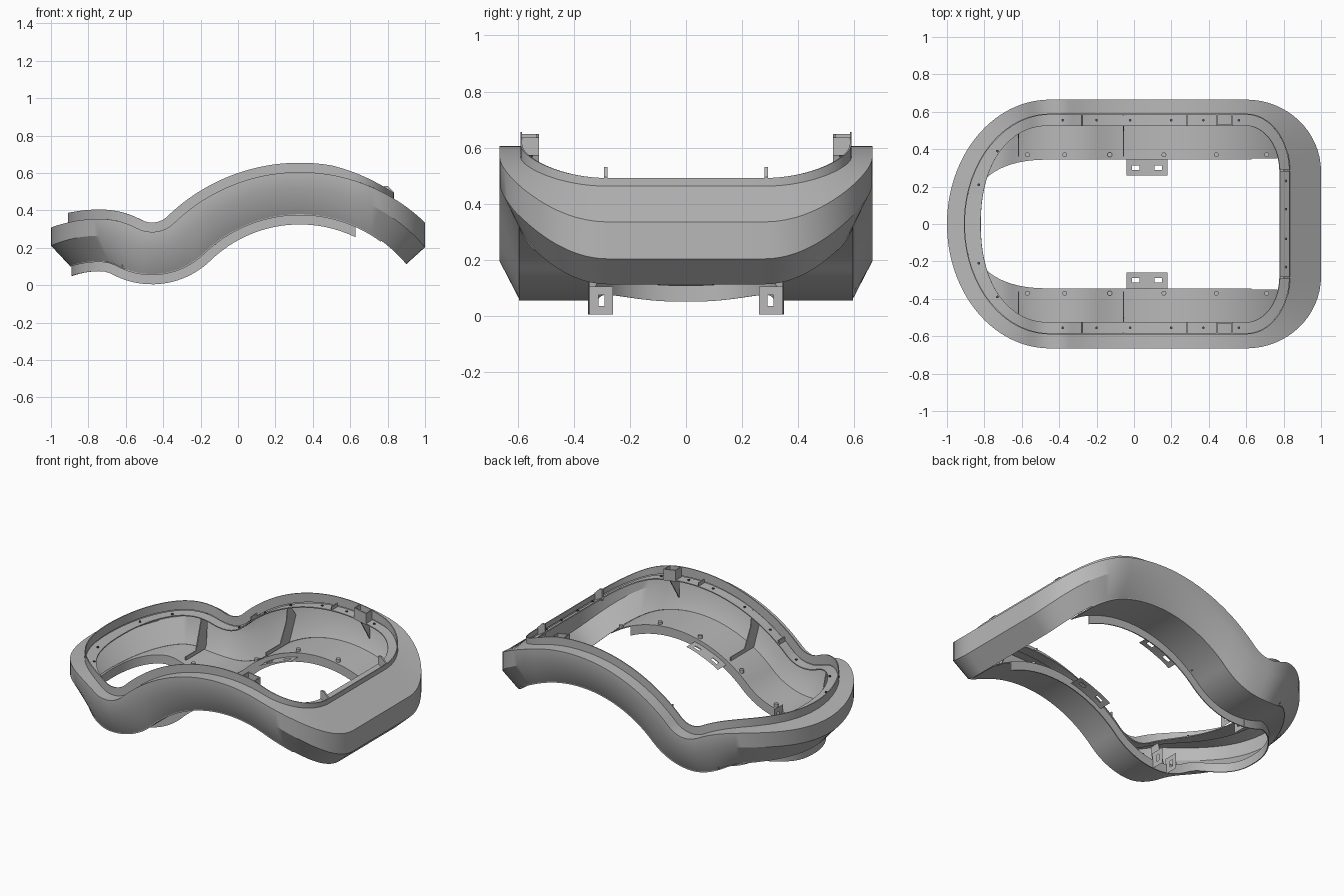
import bpy, bmesh
from math import sqrt, sin, cos, pi
from mathutils import Vector

if "Cube" in bpy.data.objects:
    bpy.data.objects.remove(bpy.data.objects["Cube"])


def material(name, value):
    m = bpy.data.materials.new(name)
    m.use_nodes = True
    colour = (value, value, value, 1)
    m.diffuse_color = colour
    m.node_tree.nodes["Principled BSDF"].inputs["Base Color"].default_value = colour
    return m


GREY = material("plain grey", 0.48)
DARK = material("dark hole", 0.08)


def finish(name, bm, mat=GREY):
    mesh = bpy.data.meshes.new(name)
    bmesh.ops.recalc_face_normals(bm, faces=bm.faces)
    bm.to_mesh(mesh)
    bm.free()
    mesh.materials.append(mat)
    obj = bpy.data.objects.new(name, mesh)
    bpy.context.collection.objects.link(obj)
    bpy.ops.object.select_all(action='DESELECT')
    obj.select_set(True)
    bpy.context.view_layer.objects.active = obj
    bpy.ops.object.shade_smooth_by_angle(angle=pi / 6)
    return obj


def wave(x, d):
    """Height of the wavy rim at x, offset inward by d: a chain of tangent arcs."""
    if d < 0:  # the raised lip gets lower toward the straight end
        d *= 1 - 0.5 * min(max((x - 0.5) / 0.335, 0), 1)
    if x > 0.33 - 0.696 * (0.966 - d):
        return -0.361 + sqrt((0.966 - d) ** 2 - (x - 0.33) ** 2)
    if x > -0.74 + 0.471 * (0.426 - d):
        return 0.454 - sqrt((0.169 + d) ** 2 - (x + 0.46) ** 2)
    r = 0.426 if x > -0.74 else 0.75
    return 0.355 - r + sqrt((r - d) ** 2 - (x + 0.74) ** 2)


def loop(xr, flat, ry, xl, n=2.0):
    """Plan outline: straight right end, rounded corners, straight sides, round left end."""
    cx, lx, side = 0.6, -0.45, flat + ry
    half = [(xr, flat * i / 4) for i in range(5)]
    for i in range(1, 17):
        a = pi / 2 * i / 16
        half.append((cx + (xr - cx) * cos(a), flat + ry * sin(a)))
    half += [(cx + (lx - cx) * i / 64, side) for i in range(1, 65)]
    for i in range(1, 29):
        a = pi / 2 * i / 28
        half.append((lx + (xl - lx) * sin(a) ** (2 / n),
                     side * max(cos(a), 0) ** (2 / n) if i < 28 else 0))
    return half + [(x, -y) for x, y in half[-2:0:-1]]


OUTER = loop(1.0, 0.28, 0.385, -1.0)
LIP = loop(0.835, 0.28, 0.31, -0.91)
LEDGE = loop(0.78, 0.28, 0.245, -0.82, 2.2)
BOTTOM = loop(0.9, 0.28, 0.315, -0.9)
INNER = loop(0.9, 0.35, 0.0, -0.89, 2.4)


def band(name, rings, thick=0.006, max_x=2):
    """Sheet through a list of (outline, offset) rings, kept where x < max_x."""
    bm = bmesh.new()
    rows = [[bm.verts.new((x, y, wave(x, d))) for x, y in pts] for pts, d in rings]
    count = len(rows[0])
    for a, b in zip(rows, rows[1:]):
        for i in range(count):
            j = (i + 1) % count
            quad = (a[i], a[j], b[j], b[i])
            if max(v.co.x for v in quad) < max_x:
                bm.faces.new(quad)
    bmesh.ops.delete(bm, geom=[v for v in bm.verts if not v.link_faces], context='VERTS')
    bmesh.ops.recalc_face_normals(bm, faces=bm.faces)
    bmesh.ops.solidify(bm, geom=bm.faces[:], thickness=thick)
    return finish(name, bm)


def prism(name, points, depth):
    """Flat polygon extruded along a vector."""
    bm = bmesh.new()
    face = bm.faces.new([bm.verts.new(p) for p in points])
    new = bmesh.ops.extrude_face_region(bm, geom=[face])["geom"]
    bmesh.ops.translate(bm, vec=Vector(depth), verts=[v for v in new if isinstance(v, bmesh.types.BMVert)])
    if face.is_valid and len(face.link_loops if hasattr(face, "link_loops") else face.loops) == 0:
        bm.faces.remove(face)
    return finish(name, bm)


def slotted_plate(name, us, vs, holes, place):
    """Thin plate from a grid of cells, leaving the cells in holes open."""
    bm = bmesh.new()
    grid = [[bm.verts.new(place(u, v)) for v in vs] for u in us]
    for i in range(len(us) - 1):
        for j in range(len(vs) - 1):
            if (i, j) not in holes:
                bm.faces.new((grid[i][j], grid[i + 1][j], grid[i + 1][j + 1], grid[i][j + 1]))
    bmesh.ops.solidify(bm, geom=bm.faces[:], thickness=0.006)
    return finish(name, bm)


def disc(name, x, y, z, radius, height, mat):
    bm = bmesh.new()
    bmesh.ops.create_cone(bm, cap_ends=True, segments=16, radius1=radius, radius2=radius, depth=height)
    bmesh.ops.translate(bm, vec=(x, y, z), verts=bm.verts)
    return finish(name, bm, mat)


# Main shell: raised lip, top face, outer wall and tucked-in lower wall
band("outer_shell", [(LIP, -0.05), (LIP, 0), (OUTER, 0), (OUTER, 0.09), (BOTTOM, 0.225)])
# Seat just inside the lip, channel floor and the hanging inner strip
band("inner_ledge", [(LIP, 0.012), (LEDGE, 0.012)])
band("channel_floor", [(BOTTOM, 0.225), (INNER, 0.225)], max_x=0.78)
band("inner_strip", [(INNER, 0.225), (INNER, 0.28)], max_x=0.63)

for s, label in ((1, "back"), (-1, "front")):
    # Upright ribs inside the channel
    rib = [(0.36, 0.22), (0.36, 0.2), (0.5, 0.2), (0.56, 0.1),
           (0.575, 0.015), (0.59, 0.005), (0.655, 0.09), (0.59, 0.22)]
    prism(label + "_rib", [(-0.06, s * y, wave(-0.06, d)) for y, d in rib], (0.006, 0, 0))
    left_rib = [(0.36, 0.22), (0.36, 0.2), (0.46, 0.2), (0.52, 0.02), (0.58, 0.02), (0.56, 0.22)]
    prism(label + "_left_rib", [(-0.62, s * y, wave(-0.62, d)) for y, d in left_rib], (0.006, 0, 0))
    # Triangular gusset under the ledge and the block on top of it
    gusset = [(0.525, 0.015), (0.62, 0.015), (0.62, 0.16)]
    prism(label + "_gusset", [(0.48, s * y, wave(0.48, d)) for y, d in gusset], (0.006, 0, 0))
    block = [(0.44, 0.02), (0.52, 0.02), (0.52, -0.05), (0.44, -0.05)]
    prism(label + "_ledge_block", [(x, s * 0.525, wave(x, d)) for x, d in block], (0, s * 0.008, 0))
    for x in (0.44, 0.52):
        end = [(0.525, 0.02), (0.59, 0.02), (0.59, -0.05), (0.525, -0.05)]
        prism(label + "_block_end", [(x, s * y, wave(x, d)) for y, d in end], (0.006, 0, 0))
    for x in (-0.28, 0.28):
        seam = [(0.525, 0.014), (0.59, 0.014), (0.59, -0.01), (0.525, -0.01)]
        prism(label + "_ledge_seam", [(x, s * y, wave(x, d)) for y, d in seam], (0.005, 0, 0))
    # Hanging mounting tabs with a slot
    for x in (-0.53, -0.43):
        slotted_plate(label + "_hanging_tab", (0.26, 0.29, 0.312, 0.35), (0.005, 0.035, 0.075, 0.105),
                      {(1, 1)}, lambda u, v: (x, s * u, v))
    # Flat mounting plate with two slots, following the slope of the rim
    slotted_plate(label + "_mount_plate", (-0.04, -0.01, 0.03, 0.11, 0.15, 0.18), (0.26, 0.29, 0.312, 0.35),
                  {(1, 1), (3, 1)}, lambda u, v: (u, s * v, wave(u, 0.25)))
    # Small upright at each end of the straight ledge
    peg = [(0.78, 0.46), (0.835, 0.45), (0.835, 0.495), (0.8, 0.53), (0.78, 0.53)]
    prism(label + "_end_peg", [(x, s * 0.28, z) for x, z in peg], (0, s * 0.012, 0))
    # Bolts along the floor edge and screw holes in the ledge
    for x in (-0.57, -0.37, -0.13, 0.16, 0.44, 0.71):
        disc(label + "_floor_bolt", x, s * 0.37, wave(x, 0.225) + 0.008, 0.013, 0.02, GREY)
    for x in (-0.38, -0.2, -0.02, 0.2, 0.37, 0.56):
        disc(label + "_screw_hole", x, s * 0.555, wave(x, 0.012) + 0.005, 0.007, 0.006, DARK)
    for x, y in ((0.812, 0.23), (0.812, 0.08), (-0.83, 0.21), (-0.73, 0.39)):
        disc(label + "_end_screw_hole", x, s * y, wave(x, 0.012) + 0.006, 0.007, 0.006, DARK)
